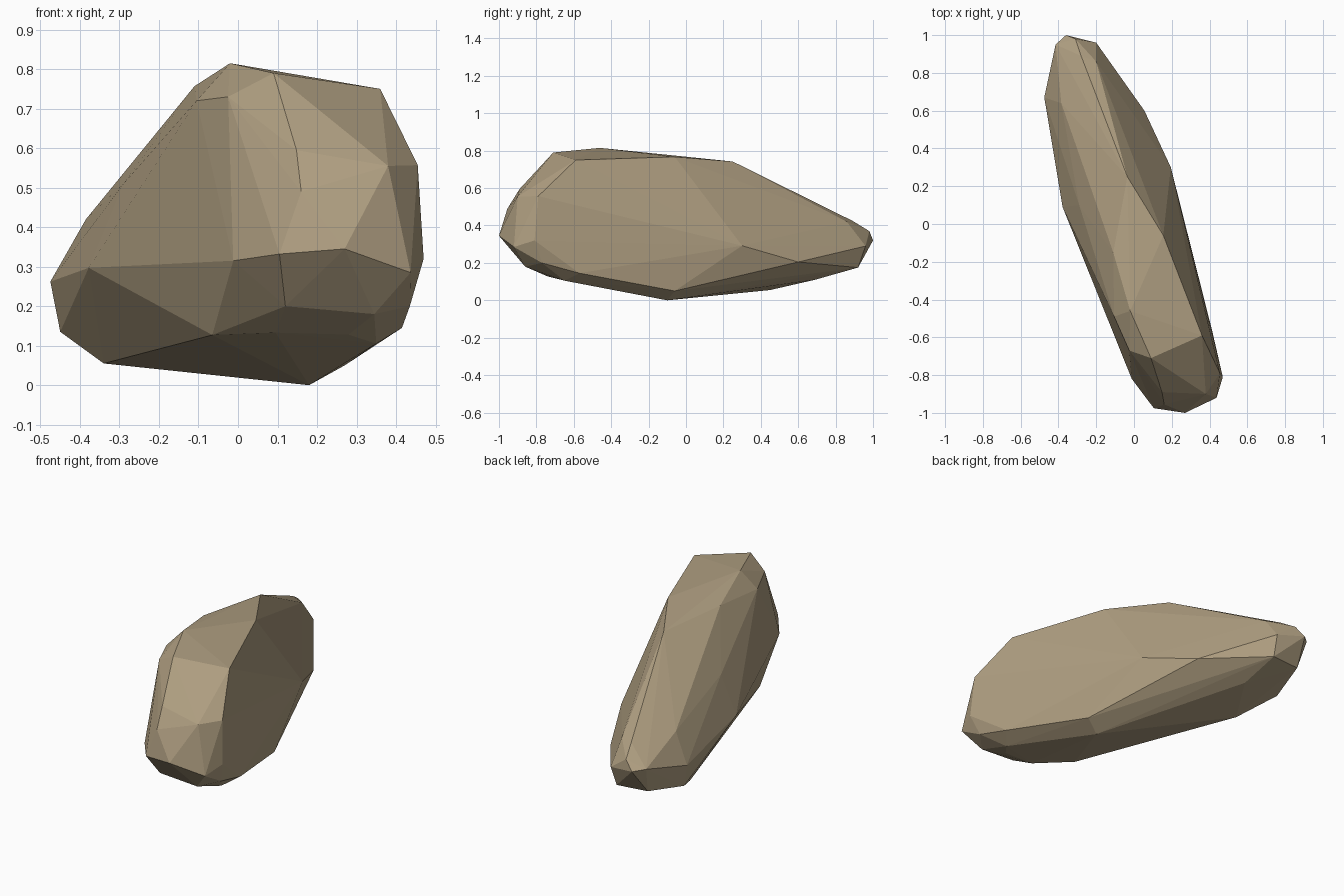
import bpy
import bmesh

# Corner points of the chipped boulder, grouped by region
crown = [(-.02, -.46, .815), (.36, -.59, .75), (.09, -.71, .79), (-.11, -.15, .757),
         (-.105, -.49, .72), (-.025, -.67, .73), (.155, -.06, .767), (-.035, .25, .742)]
front_end = [(.148, -.89, .595), (.16, -.955, .49), (.38, -.9, .555), (.455, -.79, .557),
             (.47, -.81, .32), (.437, -.92, .285), (.27, -1, .345), (.105, -.975, .332),
             (-.012, -.82, .315)]
underside = [(.12, -.87, .2), (.345, -.86, .18), (.435, -.77, .2), (.415, -.57, .145),
             (.35, -.65, .105), (.28, -.74, .128), (.18, -.1, 0), (.27, -.06, .05),
             (.095, -.74, .133), (-.065, -.57, .127), (-.34, .45, .055), (-.45, .66, .135)]
back_end = [(-.475, .67, .262), (-.378, .09, .297), (-.385, .64, .42), (-.29, .1, .51),
            (-.36, 1, .32), (-.415, .95, .33), (-.2, .96, .29), (-.31, .98, .37),
            (-.28, .89, .425), (-.2, .86, .42), (-.21, .92, .175), (-.39, .9, .18),
            (.055, .6, .205), (.195, .3, .292), (-.2, .69, .11)]

# Boulder: the faceted skin around all the corners
bm = bmesh.new()
for p in crown + front_end + underside + back_end:
    bm.verts.new(p)
hull = bmesh.ops.convex_hull(bm, input=bm.verts)
bmesh.ops.delete(bm, geom=[v for v in bm.verts if not v.link_faces], context='VERTS')
bmesh.ops.recalc_face_normals(bm, faces=bm.faces)
mesh = bpy.data.meshes.new("boulder")
bm.to_mesh(mesh)
bm.free()

# Single sandstone colour
stone = bpy.data.materials.new("sandy stone")
stone.diffuse_color = (.43, .345, .22, 1)
mesh.materials.append(stone)
bpy.context.collection.objects.link(bpy.data.objects.new("boulder", mesh))
